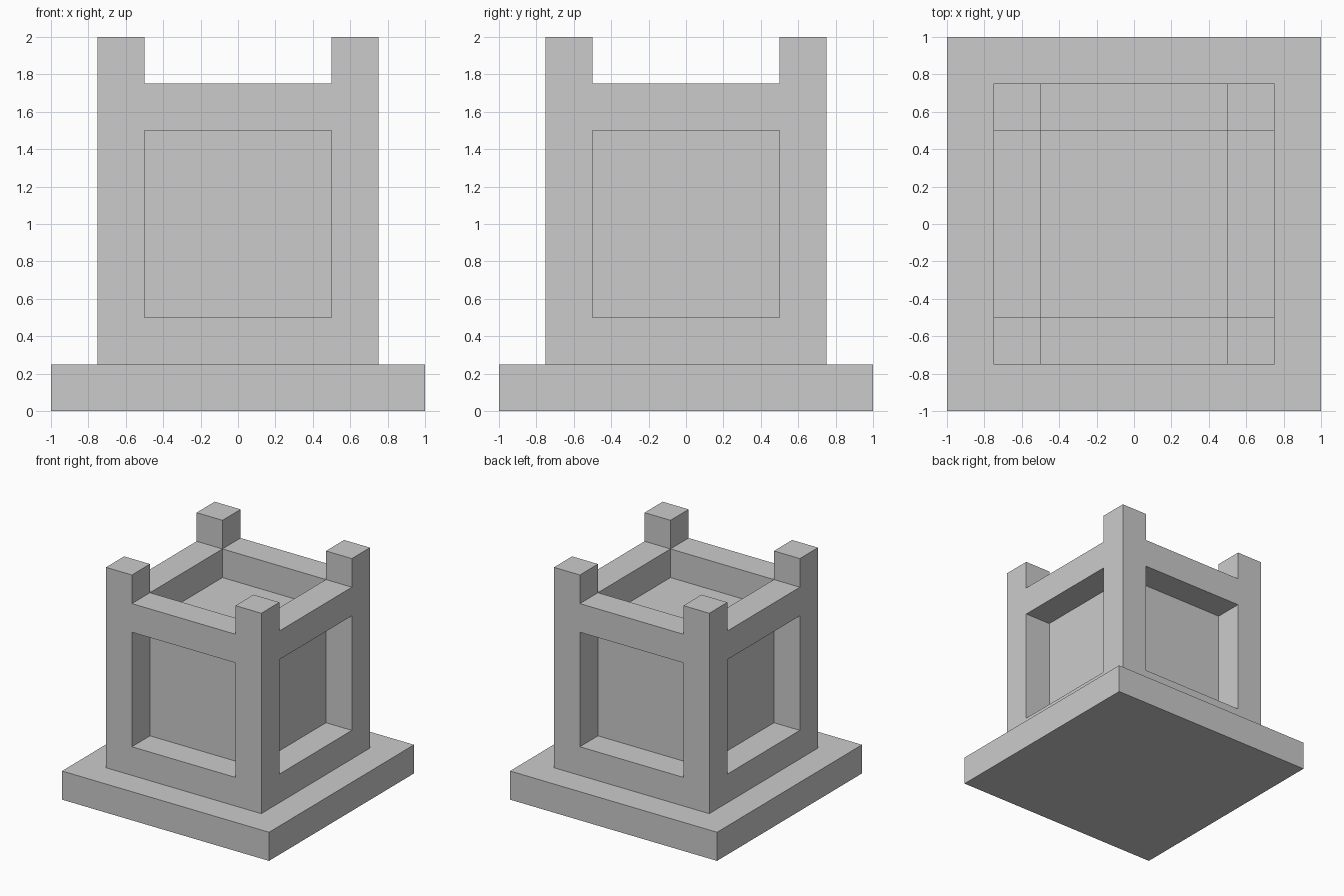
import bpy, bmesh
from mathutils import Vector

if "Cube" in bpy.data.objects:
    bpy.data.objects.remove(bpy.data.objects["Cube"])


def finish(bm, name):
    mesh = bpy.data.meshes.new(name)
    bmesh.ops.recalc_face_normals(bm, faces=bm.faces)
    bm.to_mesh(mesh)
    bm.free()
    obj = bpy.data.objects.new(name, mesh)
    bpy.context.collection.objects.link(obj)
    return obj


def cube(size, z_mid):
    bm = bmesh.new()
    bmesh.ops.create_cube(bm, size=1)
    bmesh.ops.scale(bm, vec=size, verts=bm.verts)
    bmesh.ops.translate(bm, vec=(0, 0, z_mid), verts=bm.verts)
    return bm


def push(bm, faces, distance):
    """Extrude each face on its own along its normal."""
    for f in bmesh.ops.extrude_discrete_faces(bm, faces=faces)["faces"]:
        bmesh.ops.translate(bm, vec=f.normal.copy() * distance, verts=f.verts)


# Square base slab
finish(cube((2, 2, 0.25), 0.125), "base_slab")

# Body block, cut into a 3 x 3 grid on every side
MID = Vector((0, 0, 1))
bm = cube((1.5, 1.5, 1.5), MID.z)
for axis in range(3):
    for side in (-0.5, 0.5):
        normal = Vector((0, 0, 0))
        normal[axis] = 1
        bmesh.ops.bisect_plane(bm, geom=bm.verts[:] + bm.edges[:] + bm.faces[:],
                               plane_co=MID + normal * side, plane_no=normal)
bm.normal_update()

centres, corners = [], []
for f in bm.faces:
    c = f.calc_center_median() - MID
    outer = sum(abs(v) > 0.55 for v in c)
    inner = sum(abs(v) < 0.01 for v in c)
    if inner == 2 and f.normal.z > -0.5:
        centres.append(f)
    elif outer == 3 and f.normal.z > 0.5:
        corners.append(f)

# Recessed side panels and top well, then raised corner posts
push(bm, centres, -0.25)
push(bm, corners, 0.25)
finish(bm, "framed_body")
